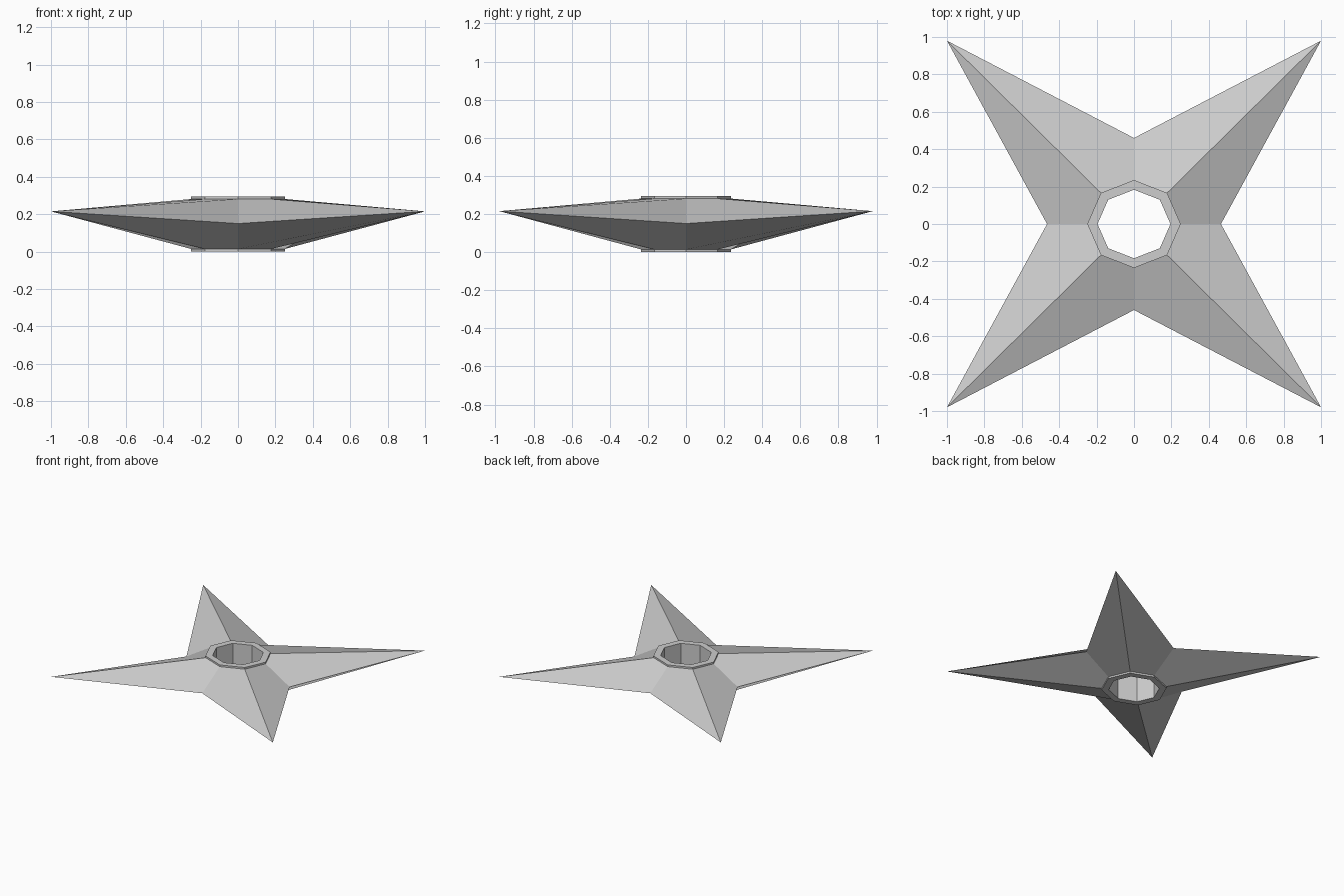
import bpy
import bmesh
import math
from mathutils import Vector

cube = bpy.data.objects.get("Cube")
if cube:
    bpy.data.objects.remove(cube, do_unlink=True)

steel = bpy.data.materials.new("grey_steel")
steel.use_nodes = True
GREY = (0.61, 0.61, 0.61, 1)
steel.diffuse_color = GREY
steel.node_tree.nodes["Principled BSDF"].inputs["Base Color"].default_value = GREY

HEIGHT = 0.295
RIM = 0.014
OUTER, INNER = 0.25, 0.195
SQUASH = 0.94


def octagon(bm, radius, z):
    """Eight vertices around the hub, the first one on +x."""
    return [bm.verts.new((radius * math.cos(i * math.pi / 4),
                          radius * SQUASH * math.sin(i * math.pi / 4), z))
            for i in range(8)]


def bridge(bm, low, high):
    """Wall of quads between two octagons."""
    for i in range(8):
        j = (i + 1) % 8
        bm.faces.new((low[i], low[j], high[j], high[i]))


def finish(name, bm):
    mesh = bpy.data.meshes.new(name)
    bm.to_mesh(mesh)
    bm.free()
    mesh.materials.append(steel)
    obj = bpy.data.objects.new(name, mesh)
    bpy.context.collection.objects.link(obj)
    return obj


# Four pointed blades: each notch carries two facets above and two below
bm = bmesh.new()
top = octagon(bm, OUTER, HEIGHT - RIM)
bottom = octagon(bm, OUTER, RIM)
notches = [bm.verts.new(Vector(p)) for p in
           ((0.465, 0, 0.15), (0, 0.46, 0.15), (-0.465, 0, 0.15), (0, -0.46, 0.15))]
tips = [bm.verts.new((sx, sy * 0.98, 0.215))
        for sx, sy in ((1, 1), (-1, 1), (-1, -1), (1, -1))]
for k in range(4):
    notch, after, before = notches[k], tips[k], tips[k - 1]
    i, j, h = 2 * k, 2 * k + 1, (2 * k - 1) % 8
    bm.faces.new((notch, after, top[j], top[i]))
    bm.faces.new((before, notch, top[i], top[h]))
    bm.faces.new((after, notch, bottom[i], bottom[j]))
    bm.faces.new((notch, before, bottom[h], bottom[i]))
finish("blades", bm)

# Hub: raised rims above and below, joined by the wall of the centre hole
bm = bmesh.new()
loops = [octagon(bm, r, z) for r, z in (
    (OUTER, HEIGHT - RIM), (OUTER, HEIGHT), (INNER, HEIGHT),
    (INNER, 0), (OUTER, 0), (OUTER, RIM))]
for low, high in zip(loops, loops[1:]):
    bridge(bm, low, high)
finish("hub", bm)
